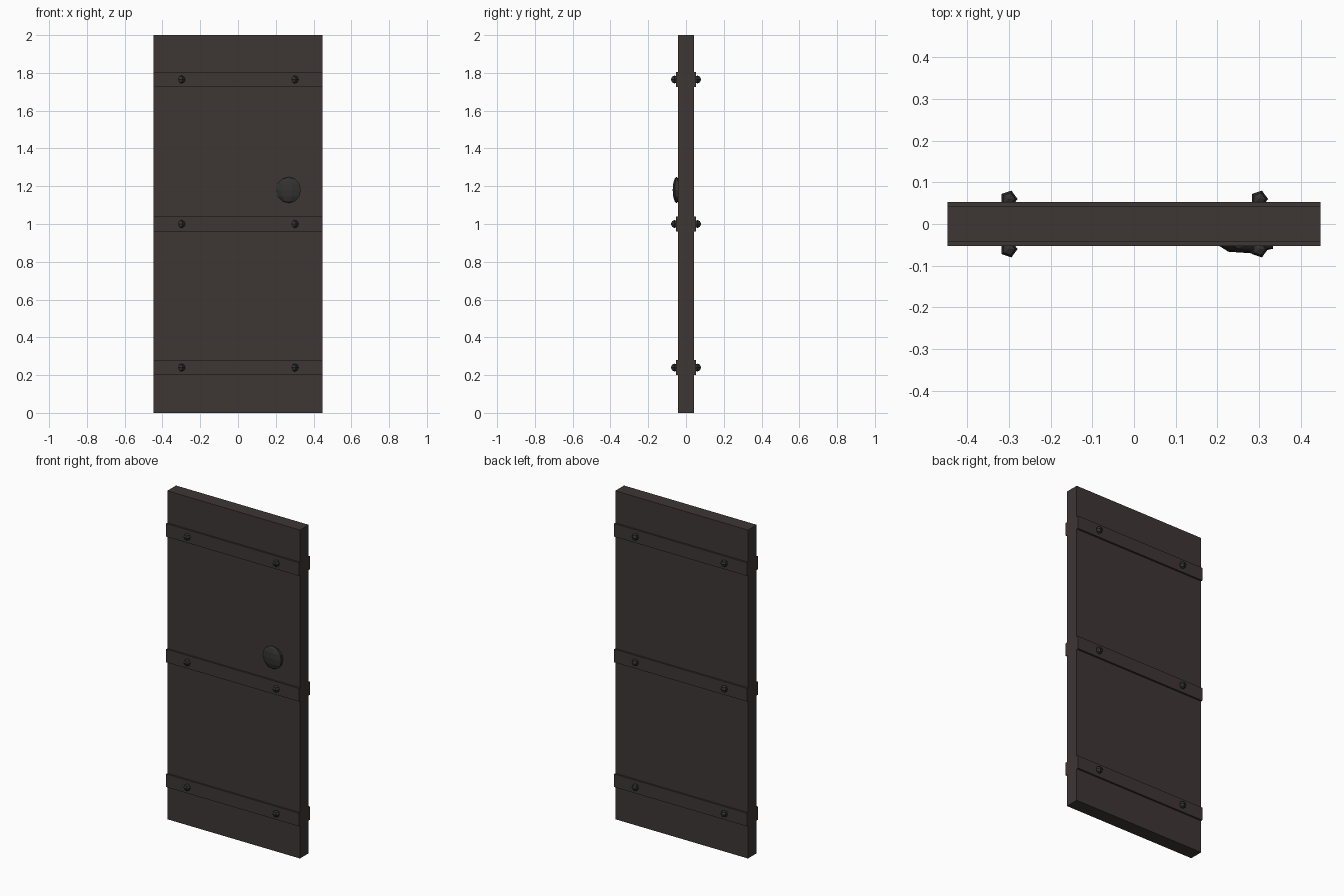
import bpy, math

if "Cube" in bpy.data.objects:
    bpy.data.objects.remove(bpy.data.objects["Cube"])


def material(name, rgb):
    m = bpy.data.materials.new(name)
    m.diffuse_color = (*rgb, 1)
    m.use_nodes = True
    m.node_tree.nodes["Principled BSDF"].inputs["Base Color"].default_value = m.diffuse_color
    return m


wood = material("dark wood", (0.047, 0.037, 0.036))
iron = material("dark iron", (0.034, 0.032, 0.031))


def box(name, x, y, z, mat):
    """Box from (min, max) ranges."""
    r = (x, y, z)
    bpy.ops.mesh.primitive_cube_add(size=1, location=[(a + b) / 2 for a, b in r])
    o = bpy.context.object
    o.name = name
    o.scale = [b - a for a, b in r]
    o.data.materials.append(mat)


def ball(name, loc, scale, segs, rings, mat, first_angle):
    """Faceted ball with its first vertex column at a given angle."""
    bpy.ops.mesh.primitive_uv_sphere_add(segments=segs, ring_count=rings, radius=1)
    o = bpy.context.object
    o.name = name
    # turn the mesh so one column of vertices lies at first_angle
    v = min(o.data.vertices, key=lambda v: abs(v.co.z) - 0.001 * v.co.x)
    turn = first_angle - math.atan2(v.co.y, v.co.x)
    c, s = math.cos(turn), math.sin(turn)
    for p in o.data.vertices:
        x, y, z = p.co
        p.co = (c * x - s * y, s * x + c * y, z)
    o.location = loc
    o.scale = scale
    o.data.materials.append(mat)


# Door slab
box("door_slab", (-0.447, 0.447), (-0.042, 0.042), (0, 2), wood)

# Cross bands and their studs on both faces
for z in (0.24, 1.0, 1.765):
    for side, label in ((-1, "front"), (1, "back")):
        y = sorted((side * 0.040, side * 0.053))
        box(label + "_band", (-0.447, 0.447), y, (z - 0.04, z + 0.04), wood)
        for x in (-0.3, 0.3):
            ball(label + "_stud", (x, side * 0.06, z), (0.021,) * 3, 5, 4, iron, 0)

# Flattened handle on the front
ball("handle", (0.27, -0.05, 1.18), (0.07, 0.021, 0.069), 7, 6, iron, math.pi)
